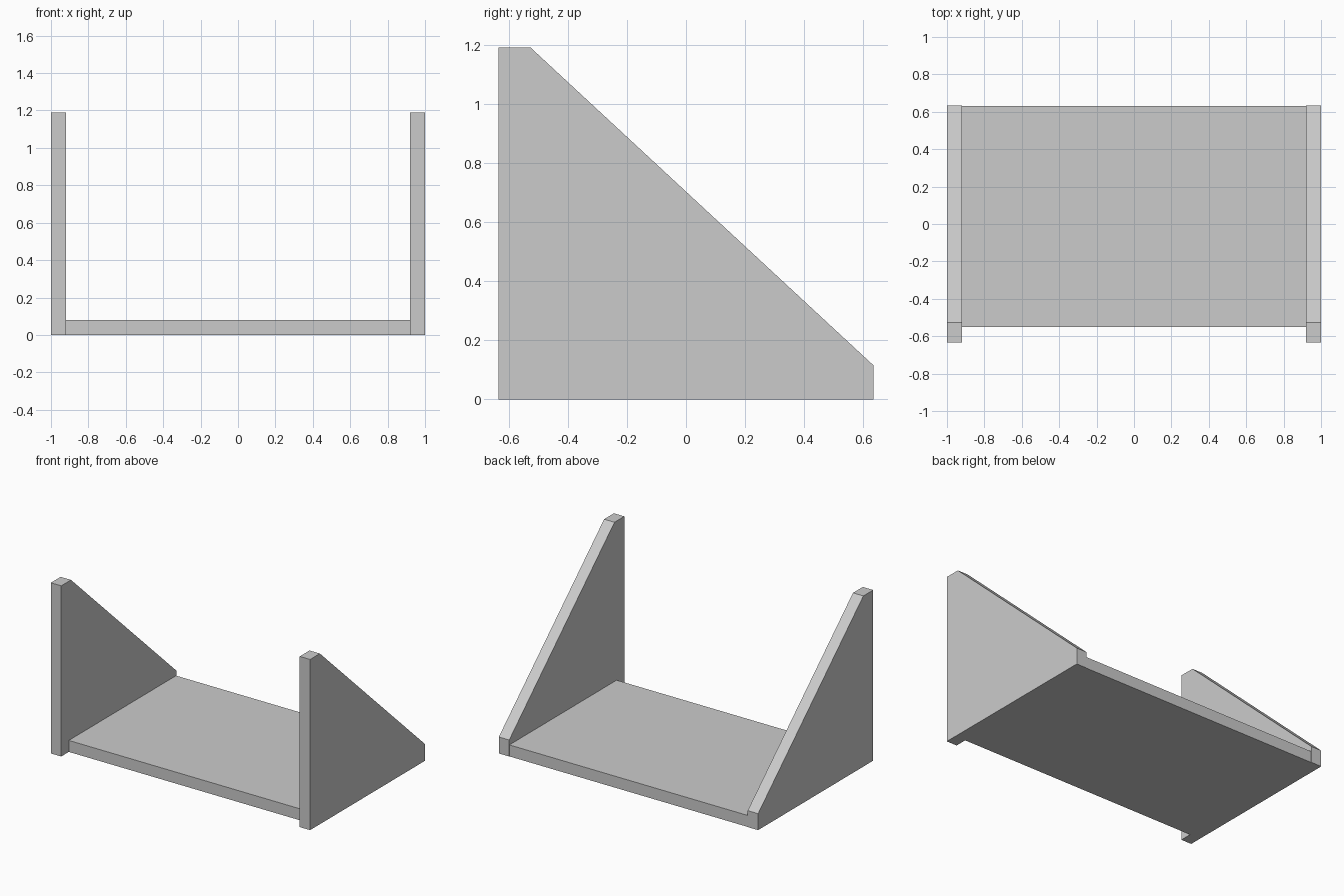
import bpy
import bmesh

cube = bpy.data.objects.get("Cube")
if cube:
    bpy.data.objects.remove(cube, do_unlink=True)

grey = bpy.data.materials.new("plain grey")
grey.use_nodes = True
colour = (0.6, 0.6, 0.6, 1)
grey.diffuse_color = colour
grey.node_tree.nodes["Principled BSDF"].inputs["Base Color"].default_value = colour

THICK = 0.08
INNER = 1 - THICK


def panel(name, profile, x0, x1):
    """Extrude a (y, z) profile along x."""
    bm = bmesh.new()
    face = bm.faces.new([bm.verts.new((x0, y, z)) for y, z in profile])
    extruded = bmesh.ops.extrude_face_region(bm, geom=[face])["geom"]
    verts = [v for v in extruded if isinstance(v, bmesh.types.BMVert)]
    bmesh.ops.translate(bm, verts=verts, vec=(x1 - x0, 0, 0))
    bmesh.ops.recalc_face_normals(bm, faces=bm.faces)
    mesh = bpy.data.meshes.new(name)
    bm.to_mesh(mesh)
    bm.free()
    mesh.materials.append(grey)
    obj = bpy.data.objects.new(name, mesh)
    bpy.context.collection.objects.link(obj)


# Side brackets: tall at the front, sloping down to the back
bracket = [(-0.634, 0), (0.634, 0), (0.634, 0.115), (-0.526, 1.19), (-0.634, 1.19)]
panel("left_bracket", bracket, INNER, 1)
panel("right_bracket", bracket, -1, -INNER)

# Shelf board between the brackets, set back from their front edges
shelf = [(-0.55, 0), (0.632, 0), (0.632, THICK), (-0.55, THICK)]
panel("shelf_board", shelf, -INNER, INNER)
